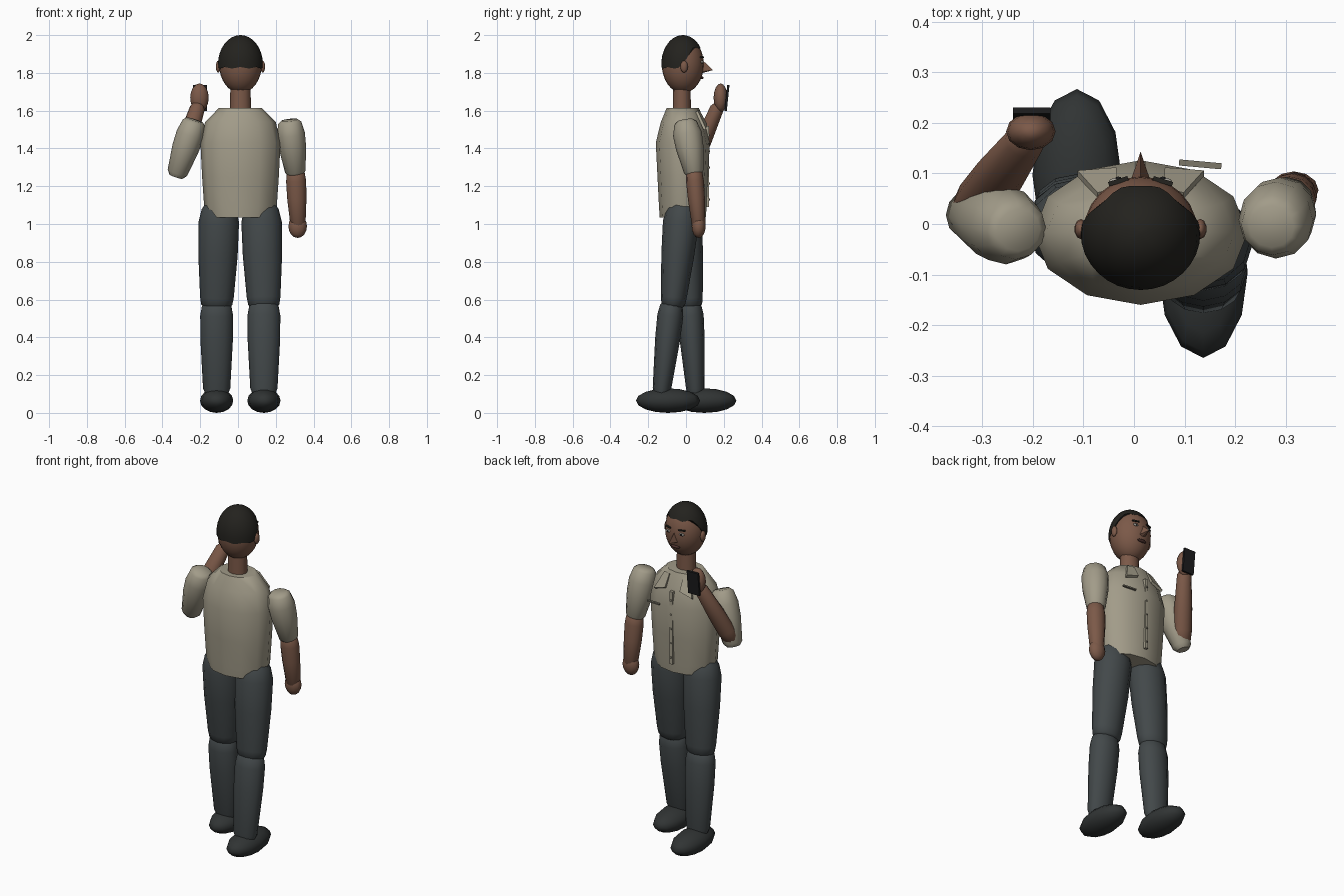
import bpy, bmesh, math
from mathutils import Vector

if "Cube" in bpy.data.objects:
    bpy.data.objects.remove(bpy.data.objects["Cube"])

def mat(name, rgb):
    m = bpy.data.materials.new(name)
    m.diffuse_color = (*rgb, 1)
    m.use_nodes = True
    m.node_tree.nodes["Principled BSDF"].inputs["Base Color"].default_value = m.diffuse_color
    return m

SHIRT = mat("shirt_cloth", (.36, .33, .25))
SEAM = mat("seam", (.20, .185, .14))
SKIN = mat("skin", (.20, .10, .065))
TROUSER = mat("trouser_cloth", (.055, .065, .068))
SHOE = mat("shoe_leather", (.03, .034, .034))
HAIR = mat("hair", (.017, .016, .013))
BLACK = mat("black", (.012, .012, .013))
LIP = mat("lip", (.07, .03, .025))
WHITE = mat("eye_white", (.4, .38, .34))
CX = .013  # body midline

def finish(name, bm, m, smooth=50):
    bmesh.ops.recalc_face_normals(bm, faces=bm.faces)
    me = bpy.data.meshes.new(name)
    bm.to_mesh(me)
    bm.free()
    ob = bpy.data.objects.new(name, me)
    bpy.context.collection.objects.link(ob)
    me.materials.append(m)
    if smooth:
        bpy.ops.object.select_all(action='DESELECT')
        bpy.context.view_layer.objects.active = ob
        ob.select_set(True)
        bpy.ops.object.shade_smooth_by_angle(angle=math.radians(smooth))
    return ob

def loft(name, rings, m, smooth=50):
    bm = bmesh.new()
    vs = [[bm.verts.new(p) for p in r] for r in rings]
    n = len(vs[0])
    for a, b in zip(vs, vs[1:]):
        for i in range(n):
            bm.faces.new((a[i], a[(i + 1) % n], b[(i + 1) % n], b[i]))
    bm.faces.new(vs[0][::-1])
    bm.faces.new(vs[-1])
    return finish(name, bm, m, smooth)

def limb(name, a, b, profile, m, n=12):
    """Tapered limb from a to b; profile rows are (t, side radius, depth radius)."""
    a, b = Vector(a), Vector(b)
    d = (b - a).normalized()
    side = (Vector((1, 0, 0)) - d * d.x).normalized()
    fwd = d.cross(side)
    rings = []
    for t, rx, ry in profile:
        c = a.lerp(b, t)
        rings.append([c + side * rx * math.cos(k * math.tau / n) + fwd * ry * math.sin(k * math.tau / n)
                      for k in range(n)])
    return loft(name, rings, m)

def ball(name, c, r, m, u=12, v=8, tilt=None):
    bm = bmesh.new()
    bmesh.ops.create_uvsphere(bm, u_segments=u, v_segments=v, radius=1)
    for p in bm.verts:
        p.co = Vector((p.co.x * r[0], p.co.y * r[1], p.co.z * r[2])) + Vector(c)
    return finish(name, bm, m, 60)

def box(name, c, s, m, rot=(0, 0, 0)):
    bm = bmesh.new()
    bmesh.ops.create_cube(bm, size=1)
    for p in bm.verts:
        p.co = Vector((p.co.x * s[0], p.co.y * s[1], p.co.z * s[2]))
    ob = finish(name, bm, m, 0)
    ob.location, ob.rotation_euler = c, rot
    return ob

# shirt body
rows = [(1.035, .178, .122), (1.09, .192, .126), (1.25, .203, .134), (1.43, .212, .143),
        (1.54, .187, .116), (1.615, .113, .085)]
loft("shirt_body", [[(CX + rx * math.sin(k * math.tau / 12), -.017 + ry * math.cos(k * math.tau / 12), z)
                     for k in range(12)] for z, rx, ry in rows], SHIRT)

# legs and shoes
THIGH = [(0, .07, .06), (.06, .092, .08), (.18, .107, .095), (.5, .104, .087), (.9, .089, .068), (.97, .082, .062), (1, .06, .045)]
SHIN = [(0, .06, .045), (.04, .078, .06), (.14, .087, .069), (.4, .086, .066), (.92, .072, .049), (1, .055, .037)]
for s, x0, x1, knee, ankle, foot in (("right", .122, .137, -.07, -.132, -.095), ("left", -.099, -.113, .025, .052, .097)):
    limb(s + "_thigh", (x0, -.018, 1.11), (x1, knee, .555), THIGH, TROUSER)
    limb(s + "_shin", (x1, knee - .005, .585), (x1, ankle, .09), SHIN, TROUSER)
    ball(s + "_shoe", (x1, foot, .065), (.088, .17, .065), SHOE)

# arms
SLEEVE = [(0, .045, .042), (.05, .062, .06), (.25, .074, .077), (.5, .072, .073), (.93, .054, .052), (1, .036, .034)]
FOREARM = [(0, .03, .028), (.06, .047, .043), (.2, .053, .047), (.5, .051, .045), (.95, .04, .036), (1, .03, .025)]
limb("right_sleeve", (.272, -.005, 1.55), (.306, .045, 1.255), SLEEVE, SHIRT)
limb("left_sleeve", (-.228, -.012, 1.55), (-.328, .022, 1.25), SLEEVE, SHIRT)
limb("right_forearm", (.305, .042, 1.29), (.318, .068, .98), FOREARM, SKIN)
limb("left_forearm", (-.322, .02, 1.28), (-.21, .172, 1.63), FOREARM, SKIN)
ball("right_hand", (.316, .067, .988), (.049, .037, .062), SKIN)
ball("left_hand", (-.204, .183, 1.668), (.049, .037, .076), SKIN)
box("phone", (-.202, .217, 1.667), (.074, .012, .138), BLACK, (math.radians(-6), 0, 0))

# neck and head
limb("neck", (CX, -.022, 1.59), (CX, -.022, 1.75), [(0, .056, .048), (1, .053, .046)], SKIN)
HC, HR = Vector((CX, -.017, 1.845)), Vector((.113, .111, .152))
ball("head", HC, HR, SKIN, 24, 16)

# hair cap with a hairline that rises toward the brow
rings, n = [], 32
for j in range(9):
    ring = []
    for k in range(n):
        a = k * math.tau / n
        f = min(1, max(0, (math.sin(a) + .2) / .8))
        zl = -.018 + .105 * f * f * (3 - 2 * f) + .004 * math.cos(a * 8)
        lat = math.asin(zl / .155)
        lat += (math.radians(88) - lat) * j / 8
        ring.append((HC.x + .119 * math.cos(lat) * math.cos(a),
                     HC.y + .114 * math.cos(lat) * math.sin(a), HC.z + .155 * math.sin(lat)))
    rings.append(ring)
loft("hair", rings, HAIR)

def face_y(dx, z):
    return HC.y + HR.y * math.sqrt(1 - (dx / HR.x) ** 2 - ((z - HC.z) / HR.z) ** 2)

# face features
for s, name in ((1, "right"), (-1, "left")):
    ball(name + "_ear", (CX + s * .118, -.01, 1.833), (.013, .02, .032), SKIN, 10, 6)
    ball(name + "_eye", (CX + s * .044, face_y(.044, 1.858), 1.858), (.018, .007, .008), WHITE, 10, 6)
    ball(name + "_pupil", (CX + s * .044, face_y(.044, 1.858) + .005, 1.858), (.007, .004, .007), BLACK, 8, 6)
    box(name + "_brow", (CX + s * .044, face_y(.044, 1.882) + .003, 1.882), (.04, .009, .007), HAIR, (0, 0, -s * .3))
ny = face_y(0, 1.82)
bm = bmesh.new()
pts = [(0, ny - .01, 1.872), (-.022, ny - .014, 1.806), (.022, ny - .014, 1.806), (0, .143, 1.815), (0, ny - .01, 1.798)]
v = [bm.verts.new((CX + x, y, z)) for x, y, z in pts]
for f in ((0, 1, 3), (0, 3, 2), (1, 4, 3), (4, 2, 3), (0, 2, 4, 1)):
    bm.faces.new([v[i] for i in f])
finish("nose", bm, SKIN, 0)
ball("mouth", (CX, face_y(0, 1.775), 1.775), (.03, .012, .008), LIP, 12, 6)

# shirt placket, buttons, pocket edge and collar flaps
box("placket", (CX, .111, 1.305), (.02, .024, .43), SHIRT)
for i in range(5):
    ball("button_%d" % (i + 1), (CX, .124, 1.13 + i * .085), (.006, .004, .006), SEAM, 8, 4)
box("pocket_edge", (.131, .118, 1.425), (.084, .012, .008), SEAM, (0, 0, -.09))
for s, name in ((1, "right"), (-1, "left")):
    quad = [(.045, .073, 1.6), (.085, .062, 1.6), (.125, .106, 1.505), (.048, .112, 1.53)]
    bm = bmesh.new()
    lo = [bm.verts.new((CX + s * x, y - .012, z - .008)) for x, y, z in quad]
    hi = [bm.verts.new((CX + s * x, y, z)) for x, y, z in quad]
    bm.faces.new(lo)
    bm.faces.new(hi)
    for i in range(4):
        bm.faces.new((lo[i], lo[(i + 1) % 4], hi[(i + 1) % 4], hi[i]))
    finish(name + "_collar", bm, SHIRT, 0)
